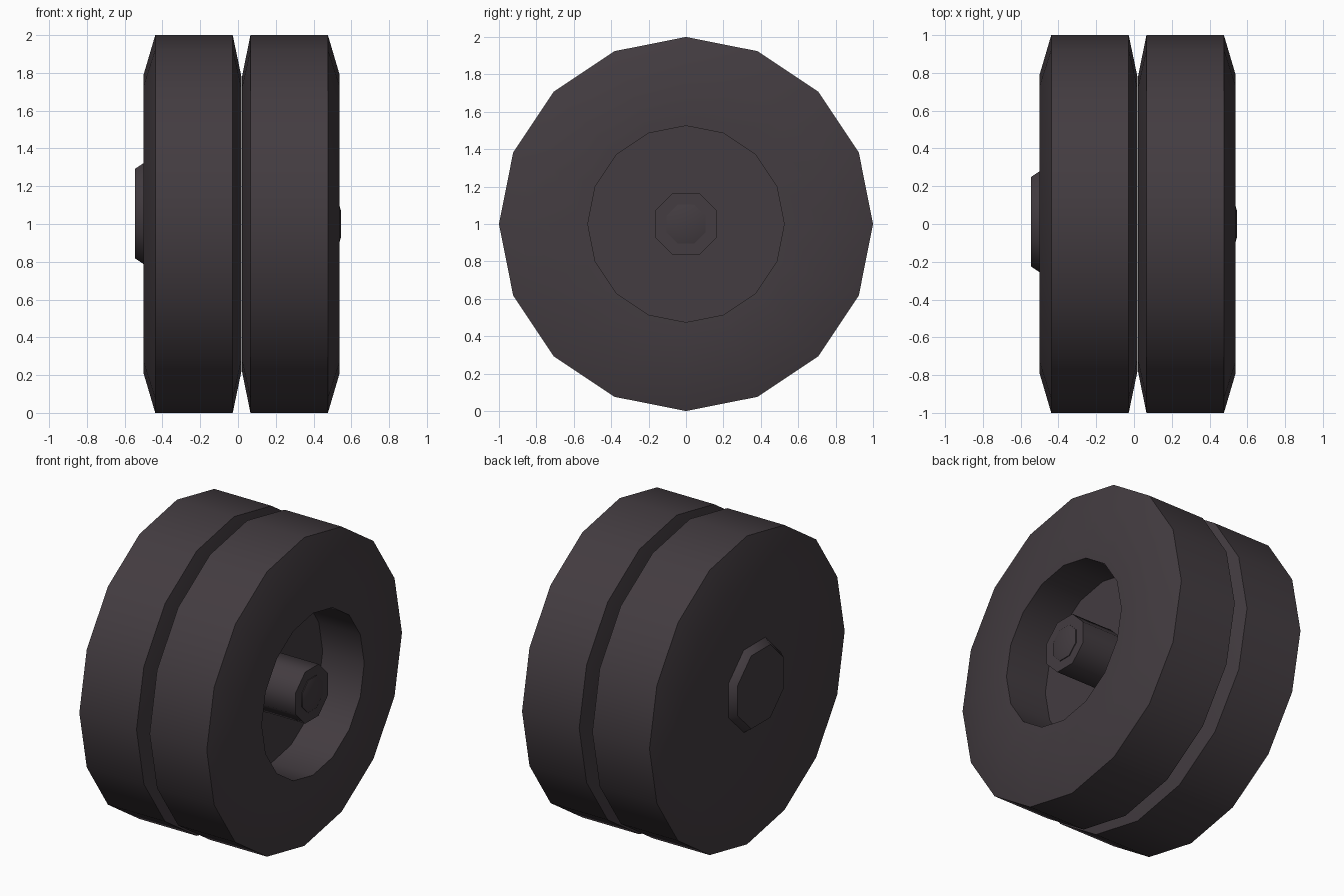
import bpy, bmesh, math

if "Cube" in bpy.data.objects:
    bpy.data.objects.remove(bpy.data.objects["Cube"])

rubber = bpy.data.materials.new("dark_rubber")
rubber.diffuse_color = (0.056, 0.045, 0.052, 1)
rubber.use_nodes = True
rubber.node_tree.nodes["Principled BSDF"].inputs["Base Color"].default_value = rubber.diffuse_color


def lathe(name, profile, sides, centre=(0, 1), turn=0.0, angle=30):
    """Spin (x, radius) points around an axis along x; radius 0 makes a pole."""
    bm = bmesh.new()
    rings = []
    for x, r in profile:
        n = sides if r > 0 else 1
        rings.append([bm.verts.new((x,
                                    centre[0] + r * math.cos(turn + math.tau * i / sides),
                                    centre[1] + r * math.sin(turn + math.tau * i / sides)))
                      for i in range(n)])
    for a, b in zip(rings, rings[1:]):
        for i in range(sides):
            j = (i + 1) % sides
            quad = [a[i % len(a)], a[j % len(a)], b[j % len(b)], b[i % len(b)]]
            bm.faces.new(list(dict.fromkeys(quad)))
    bmesh.ops.recalc_face_normals(bm, faces=bm.faces)
    mesh = bpy.data.meshes.new(name)
    bm.to_mesh(mesh)
    bm.free()
    mesh.materials.append(rubber)
    ob = bpy.data.objects.new(name, mesh)
    bpy.context.collection.objects.link(ob)
    bpy.ops.object.select_all(action='DESELECT')
    ob.select_set(True)
    bpy.context.view_layer.objects.active = ob
    bpy.ops.object.shade_smooth_by_angle(angle=math.radians(angle))
    return ob


# Inner wheel: closed disc with chamfered shoulders
lathe("inner_wheel", [(-0.50, 0), (-0.50, 0.79), (-0.438, 1), (-0.028, 1),
                      (0.018, 0.78), (0.018, 0)], 16)

# Outer wheel: same tyre with a deep round recess on its outside
lathe("outer_wheel", [(0.021, 0), (0.021, 0.78), (0.066, 1), (0.476, 1),
                      (0.538, 0.79), (0.538, 0.525), (0.24, 0.525), (0.24, 0)], 16)

# Octagonal hub in the recess, with a small raised nut on its end
k = 1 / math.cos(math.pi / 8)
lathe("hub", [(0.23, 0), (0.23, 0.167 * k), (0.53, 0.167 * k), (0.53, 0)],
      8, turn=math.pi / 8, angle=50)
lathe("hub_nut", [(0.52, 0), (0.52, 0.105 * k), (0.535, 0.105 * k), (0.545, 0.07 * k), (0.545, 0)],
      8, turn=math.pi / 8, angle=50)

# Tapered octagonal cap on the inner side, set slightly high
lathe("axle_cap", [(-0.49, 0), (-0.49, 0.27 * k), (-0.50, 0.267 * k), (-0.545, 0.237 * k), (-0.545, 0)],
      8, centre=(0.012, 1.055), turn=math.pi / 8, angle=50)
